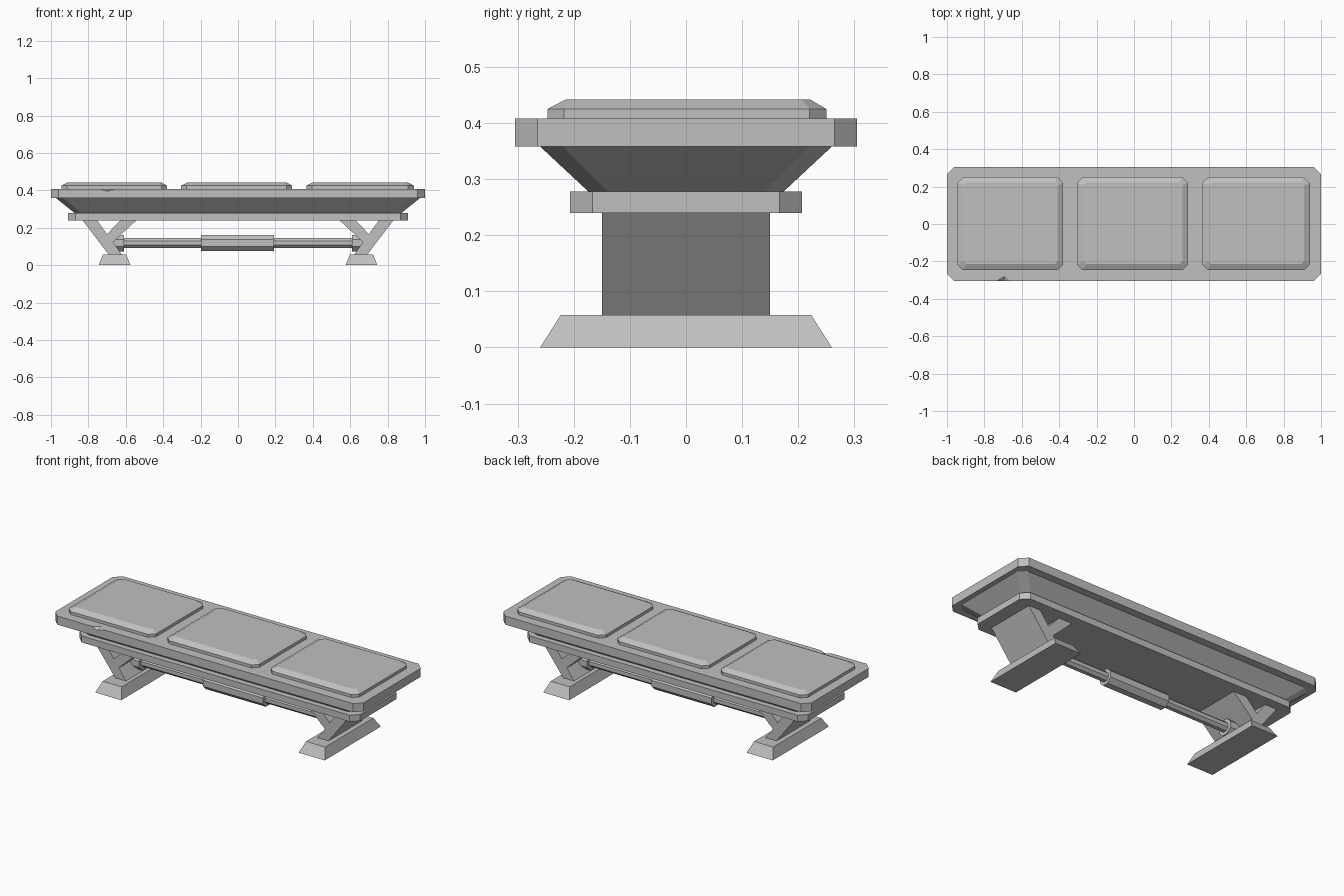
import bpy
import bmesh
from math import pi
from mathutils import Matrix

cube = bpy.data.objects.get("Cube")
if cube:
    bpy.data.objects.remove(cube, do_unlink=True)

grey = bpy.data.materials.new("plain grey")
grey.use_nodes = True
GREY = (0.53, 0.53, 0.53, 1)
grey.diffuse_color = GREY
grey.node_tree.nodes["Principled BSDF"].inputs["Base Color"].default_value = GREY


def finish(name, bm):
    """Turn a bmesh into a flat-shaded grey object."""
    bmesh.ops.recalc_face_normals(bm, faces=bm.faces)
    mesh = bpy.data.meshes.new(name)
    bm.to_mesh(mesh)
    bm.free()
    mesh.materials.append(grey)
    obj = bpy.data.objects.new(name, mesh)
    bpy.context.collection.objects.link(obj)
    return obj


def outline(x0, x1, y0, y1, cut):
    """Rectangle with cut corners, or a plain one when cut is zero."""
    if not cut:
        return [(x0, y0), (x1, y0), (x1, y1), (x0, y1)]
    return [(x0 + cut, y0), (x1 - cut, y0), (x1, y0 + cut), (x1, y1 - cut),
            (x1 - cut, y1), (x0 + cut, y1), (x0, y1 - cut), (x0, y0 + cut)]


def loft(name, layers):
    """Stack outlines given as (z, x0, x1, y0, y1, cut)."""
    bm = bmesh.new()
    rings = [[bm.verts.new((x, y, z)) for x, y in outline(*box)]
             for z, *box in layers]
    bm.faces.new(rings[0])
    bm.faces.new(rings[-1])
    for low, high in zip(rings, rings[1:]):
        for i in range(len(low)):
            j = (i + 1) % len(low)
            bm.faces.new((low[i], low[j], high[j], high[i]))
    return finish(name, bm)


def tube(name, x0, x1, radius, z=0.118, sides=8):
    """Faceted cylinder lying along x."""
    bm = bmesh.new()
    place = (Matrix.Translation(((x0 + x1) / 2, 0, z))
             @ Matrix.Rotation(pi / 2, 4, 'Y') @ Matrix.Rotation(pi / sides, 4, 'Z'))
    bmesh.ops.create_cone(bm, cap_ends=True, segments=sides, radius1=radius,
                          radius2=radius, depth=x1 - x0, matrix=place)
    return finish(name, bm)


# Bench top: rim slab, sloping underside and lower slab
rim = loft("seat_rim", [(z, -1, 1, -0.305, 0.305, 0.04) for z in (0.358, 0.408)])
loft("seat_underside", [(0.276, -0.87, 0.87, -0.172, 0.172, 0.035),
                        (0.36, -0.975, 0.975, -0.262, 0.262, 0.04)])
loft("lower_slab", [(z, -0.91, 0.91, -0.207, 0.207, 0.04) for z in (0.24, 0.278)])

# Chip knocked out of the front edge of the rim
bm = bmesh.new()
chip = [(-0.75, -0.31, 0.41), (-0.645, -0.31, 0.41),
        (-0.69, -0.277, 0.41), (-0.7, -0.31, 0.391)]
for p in chip:
    bm.verts.new(p)
bmesh.ops.convex_hull(bm, input=bm.verts)
cutter = finish("chip_cutter", bm)
cutter.hide_render = True
cut = rim.modifiers.new("chip", 'BOOLEAN')
cut.operation = 'DIFFERENCE'
cut.solver = 'EXACT'
cut.object = cutter
bpy.context.view_layer.update()
chipped = bpy.data.meshes.new_from_object(
    rim.evaluated_get(bpy.context.evaluated_depsgraph_get()))
rim.modifiers.clear()
rim.data = chipped
bpy.data.objects.remove(cutter, do_unlink=True)

# Three cushions with sloping top edges
for side, x0, x1 in (("right", -0.945, -0.38), ("middle", -0.305, 0.29),
                     ("left", 0.365, 0.94)):
    base = (x0, x1, -0.247, 0.25, 0.03)
    loft(side + "_cushion", [(0.405, *base), (0.425, *base),
                             (0.442, x0 + 0.034, x1 - 0.03, -0.214, 0.221, 0.015)])

# Y-shaped legs, feet and collars, mirrored to both ends
STRUT = [(-0.69, 0.055), (-0.62, 0.055), (-0.757, 0.245), (-0.835, 0.245)]
BRANCH = [(-0.71, 0.155), (-0.673, 0.118), (-0.538, 0.245), (-0.625, 0.245)]
for side, s in (("right", 1), ("left", -1)):
    for part, profile in (("strut", STRUT), ("branch", BRANCH)):
        bm = bmesh.new()
        face = bm.faces.new([bm.verts.new((s * x, -0.15, z)) for x, z in profile])
        new = bmesh.ops.extrude_face_region(bm, geom=[face])["geom"]
        bmesh.ops.translate(bm, vec=(0, 0.3, 0),
                            verts=[v for v in new if isinstance(v, bmesh.types.BMVert)])
        finish(f"{side}_leg_{part}", bm)
    bottom = sorted((s * -0.745, s * -0.575))
    top = sorted((s * -0.722, s * -0.598))
    loft(side + "_foot", [(0, *bottom, -0.26, 0.26, 0),
                          (0.058, *top, -0.223, 0.223, 0)])
    tube(side + "_collar", *sorted((s * -0.67, s * -0.61)), 0.048)

# Stretcher bar with its thicker sleeve
tube("stretcher_rod", -0.66, 0.66, 0.028)
tube("stretcher_sleeve", -0.197, 0.193, 0.047)
